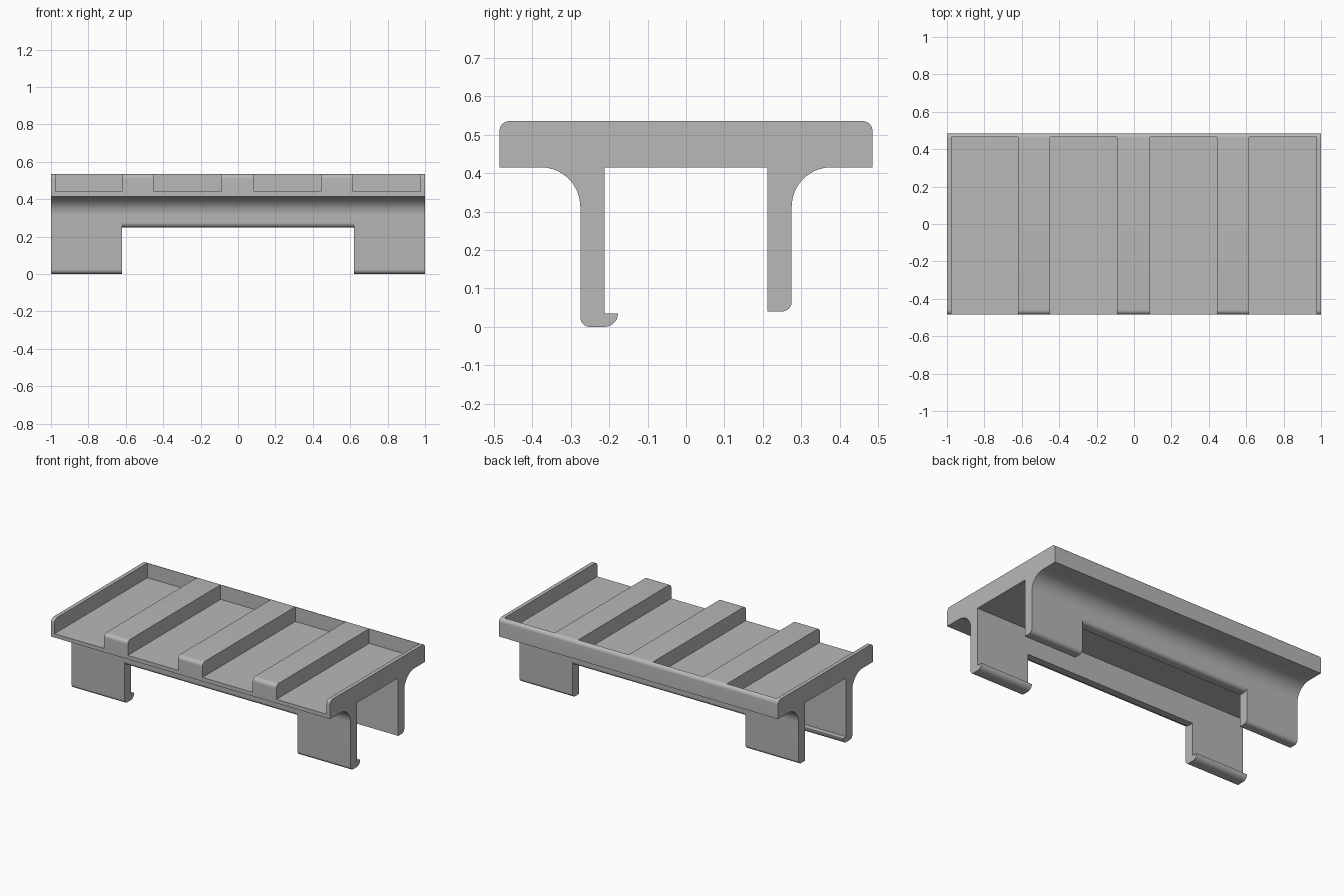
import bpy, bmesh, math

cube = bpy.data.objects.get("Cube")
if cube:
    bpy.data.objects.remove(cube, do_unlink=True)

grey = bpy.data.materials.new("plain grey")
grey.use_nodes = True
grey.diffuse_color = (0.48, 0.48, 0.48, 1)
grey.node_tree.nodes["Principled BSDF"].inputs["Base Color"].default_value = (0.48, 0.48, 0.48, 1)


def arc(cy, cz, r, start, end, steps=10):
    """Points on a circle in the y-z plane, angles in degrees."""
    angles = [math.radians(start + (end - start) * i / steps) for i in range(steps + 1)]
    return [(cy + r * math.cos(a), cz + r * math.sin(a)) for a in angles]


def prism(name, profile, x0, x1):
    """Extrude a y-z profile from x0 to x1."""
    bm = bmesh.new()
    face = bm.faces.new([bm.verts.new((x0, y, z)) for y, z in profile])
    extruded = bmesh.ops.extrude_face_region(bm, geom=[face])["geom"]
    moved = [v for v in extruded if isinstance(v, bmesh.types.BMVert)]
    bmesh.ops.translate(bm, verts=moved, vec=(x1 - x0, 0, 0))
    bmesh.ops.recalc_face_normals(bm, faces=bm.faces)
    mesh = bpy.data.meshes.new(name)
    bm.to_mesh(mesh)
    bm.free()
    mesh.materials.append(grey)
    obj = bpy.data.objects.new(name, mesh)
    bpy.context.collection.objects.link(obj)
    return obj


def cut(target, cutter):
    cutter.hide_render = True
    mod = target.modifiers.new("cut", "BOOLEAN")
    mod.operation = "DIFFERENCE"
    mod.solver = "EXACT"
    mod.object = cutter
    bpy.ops.object.modifier_apply(modifier=mod.name)
    bpy.data.objects.remove(cutter, do_unlink=True)


DEPTH, TOP, UNDER = 0.485, 0.535, 0.415   # deck half depth, top, underside
OUT, IN = 0.275, 0.212                    # outer and inner leg faces
EDGE, FILLET, HOOK = 0.025, 0.103, 0.035  # rounding radii

# Full end profile: deck, filleted legs and the hook under the front leg
profile = (
    arc(-DEPTH + EDGE, TOP - EDGE, EDGE, 180, 90)
    + arc(DEPTH - EDGE, TOP - EDGE, EDGE, 90, 0)
    + [(DEPTH, UNDER)]
    + arc(OUT + FILLET, UNDER - FILLET, FILLET, 90, 180, 16)
    + arc(OUT - EDGE, 0.04 + EDGE, EDGE, 0, -90)
    + [(IN, 0.04), (IN, UNDER), (-IN, UNDER), (-IN, HOOK)]
    + arc(-IN, HOOK, HOOK, 0, -90)
    + arc(-OUT + EDGE, EDGE, EDGE, -90, -180)
    + arc(-OUT - FILLET, UNDER - FILLET, FILLET, 0, 90, 16)
    + [(-DEPTH, UNDER)]
)
body = prism("tray_stand", profile, -1, 1)
bpy.context.view_layer.objects.active = body
body.select_set(True)

# Pockets open at the front, leaving ribs and a back lip
pocket = [(-0.6, 0.44), (0.465, 0.44), (0.465, 0.7), (-0.6, 0.7)]
for x0, x1 in [(-0.975, -0.62), (-0.45, -0.09), (0.085, 0.445), (0.615, 0.975)]:
    cut(body, prism("pocket_cutter", pocket, x0, x1))

# Gap between the legs, leaving rails with rounded outer lower edges
gap = (
    [(-0.4, -0.1), (-0.4, 0.25 + EDGE)]
    + arc(-OUT + EDGE, 0.25 + EDGE, EDGE, 180, 270)
    + arc(OUT - EDGE, 0.25 + EDGE, EDGE, 270, 360)
    + [(0.4, 0.25 + EDGE), (0.4, -0.1)]
)
cut(body, prism("gap_cutter", gap, -0.62, 0.62))

bpy.ops.object.shade_smooth_by_angle(angle=math.radians(30))
